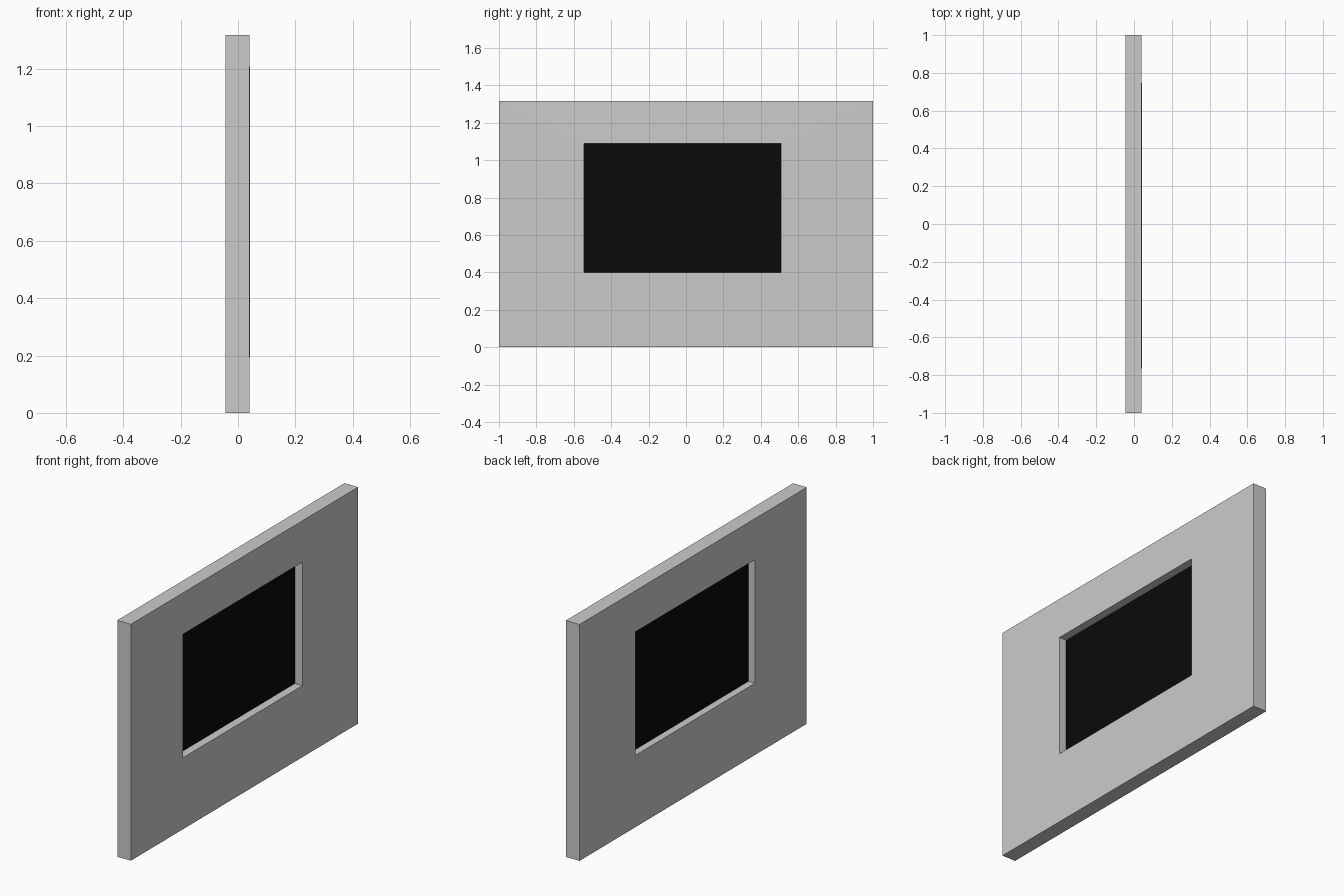
import bpy

if "Cube" in bpy.data.objects:
    bpy.data.objects.remove(bpy.data.objects["Cube"])


def make_object(name, verts, faces):
    mesh = bpy.data.meshes.new(name)
    mesh.from_pydata(verts, [], faces)
    mesh.update()
    obj = bpy.data.objects.new(name, mesh)
    bpy.context.collection.objects.link(obj)
    return obj


def rect(x, y0, y1, z0, z1):
    return [(x, y0, z0), (x, y1, z0), (x, y1, z1), (x, y0, z1)]


OUTER = (-1.0, 1.0, 0.0, 1.317)
HOLE = (-0.545, 0.507, 0.40, 1.088)

# Frame: four rectangular loops bridged into a closed ring,
# with the front face rising very slightly towards the opening
loops = [rect(0.040, *OUTER), rect(0.042, *HOLE),
         rect(-0.044, *HOLE), rect(-0.044, *OUTER)]
verts = [v for loop in loops for v in loop]
faces = []
for k in range(4):
    a, b = k * 4, (k + 1) % 4 * 4
    for i in range(4):
        j = (i + 1) % 4
        faces.append((a + i, a + j, b + j, b + i))
frame = make_object("frame", verts, faces)

# Dark panel set halfway into the opening
panel = make_object("panel", rect(-0.004, *HOLE), [(0, 1, 2, 3)])
black = bpy.data.materials.new("black")
black.diffuse_color = (0.003, 0.003, 0.003, 1.0)
black.use_nodes = True
black.node_tree.nodes["Principled BSDF"].inputs["Base Color"].default_value = black.diffuse_color
panel.data.materials.append(black)
